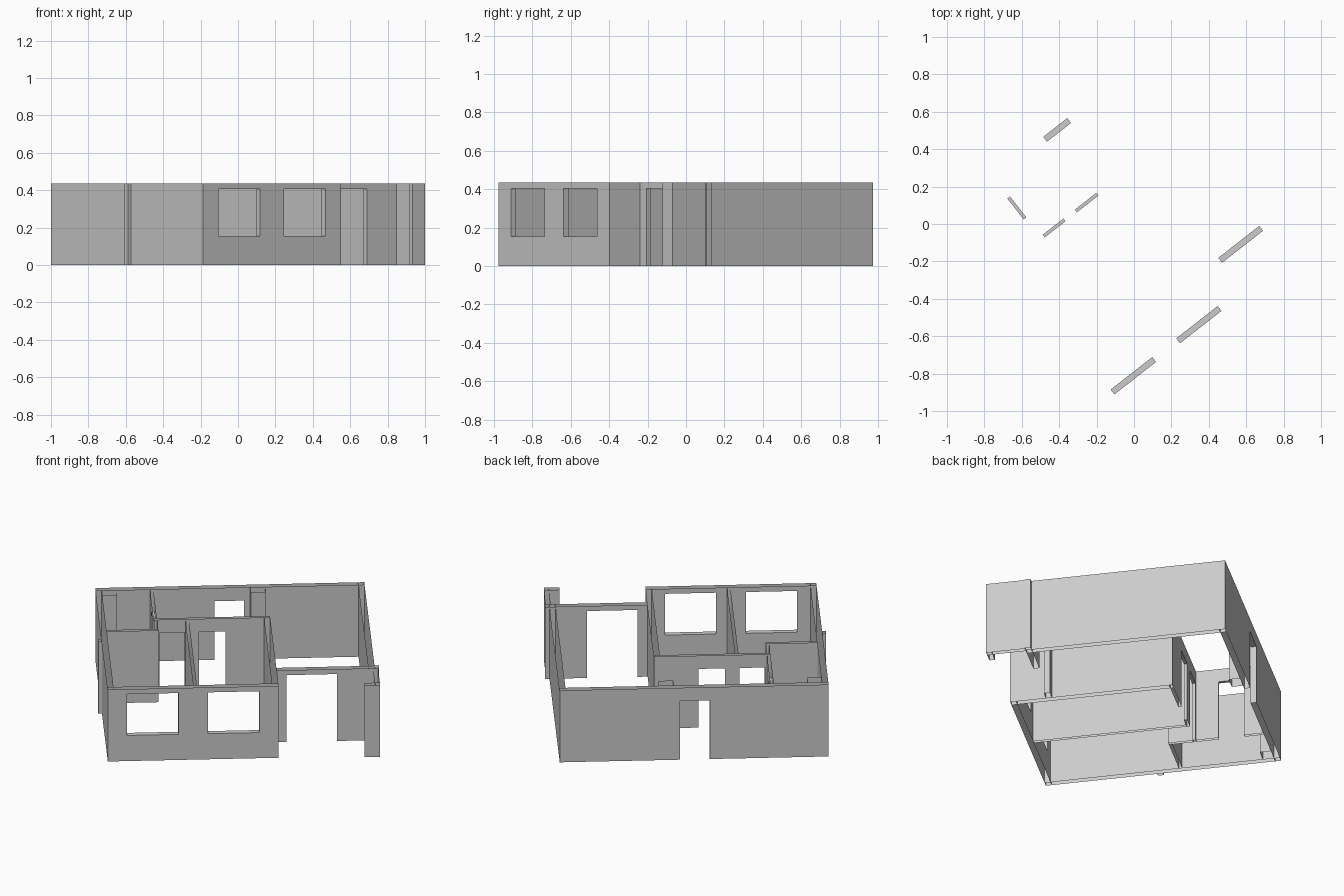
import bpy
import bmesh
from math import radians
from mathutils import Matrix

HEIGHT = 0.435
OUTER = 0.033     # outside wall thickness
INNER = 0.018     # partition thickness
DOOR = 0.355      # interior and back door head
HEAD = 0.405      # window and wide opening head
SILL = 0.155
TURN = Matrix.Rotation(radians(37.97), 4, 'Z')

cube = bpy.data.objects.get("Cube")
if cube:
    bpy.data.objects.remove(cube)

plaster = bpy.data.materials.new("grey_plaster")
plaster.use_nodes = True
GREY = (0.6, 0.6, 0.6, 1)
plaster.diffuse_color = GREY
plaster.node_tree.nodes["Principled BSDF"].inputs["Base Color"].default_value = GREY


def wall(name, start, end, near, far, along="s", openings=()):
    """Open-topped wall shell with framed openings (from, to, bottom, top)."""
    bm = bmesh.new()

    def quad(*points):
        bm.faces.new([bm.verts.new((a, b, z) if along == "s" else (b, a, z))
                      for a, b, z in points])

    def sides(a0, a1, z0, z1):
        for b in (near, far):
            quad((a0, b, z0), (a1, b, z0), (a1, b, z1), (a0, b, z1))

    def upright(a, z0, z1):
        quad((a, near, z0), (a, far, z0), (a, far, z1), (a, near, z1))

    def level(a0, a1, z):
        quad((a0, near, z), (a1, near, z), (a1, far, z), (a0, far, z))

    cursor = start
    for a0, a1, z0, z1 in sorted(openings):
        sides(cursor, a0, 0, HEIGHT)
        sides(a0, a1, z1, HEIGHT)
        level(a0, a1, z1)
        if z0 > 0:
            sides(a0, a1, 0, z0)
            level(a0, a1, z0)
        upright(a0, z0, z1)
        upright(a1, z0, z1)
        cursor = a1
    sides(cursor, end, 0, HEIGHT)
    upright(start, 0, HEIGHT)
    upright(end, 0, HEIGHT)

    bmesh.ops.remove_doubles(bm, verts=bm.verts, dist=0.0001)
    bmesh.ops.recalc_face_normals(bm, faces=bm.faces)
    bm.transform(TURN)
    mesh = bpy.data.meshes.new(name)
    bm.to_mesh(mesh)
    bm.free()
    mesh.materials.append(plaster)
    obj = bpy.data.objects.new(name, mesh)
    bpy.context.collection.objects.link(obj)


# Plan limits before the whole house is turned
LEFT, RIGHT = -0.749, 0.728
FRONT, BACK = -0.654, 0.666
STEP = 0.189       # where the front steps back
PORCH = -0.453     # outside of the recessed front
HALL = 0.237       # front face of the hall partition
SIDE = -0.45       # bathroom partition

# Outside walls
wall("front_wall", LEFT, STEP, FRONT, FRONT + OUTER,
     openings=[(-0.643, -0.361, SILL, HEAD), (-0.198, 0.083, SILL, HEAD)])
wall("side_wall_west", FRONT, BACK, LEFT, LEFT + OUTER, "t")
wall("back_wall", LEFT, RIGHT, BACK - OUTER, BACK,
     openings=[(-0.096, 0.067, 0, DOOR)])
wall("side_wall_east", PORCH, BACK, RIGHT - OUTER, RIGHT, "t")
wall("step_wall", FRONT, HALL + INNER, STEP - OUTER, STEP, "t")
wall("porch_wall", STEP, 0.752, PORCH, PORCH + OUTER,
     openings=[(0.244, 0.521, 0, HEAD)])

# Porch wing with its short return
wall("porch_wing", -0.67, PORCH, 0.72, 0.746, "t")
wall("porch_wing_return", 0.661, 0.746, -0.67, -0.64)

# Partitions
wall("hall_partition", SIDE, STEP, HALL, HALL + INNER,
     openings=[(-0.42, -0.28, 0, DOOR), (-0.202, -0.056, 0, DOOR)])
wall("bedroom_partition", FRONT + OUTER, HALL, -0.276, -0.258, "t")
wall("bathroom_partition", 0.1, BACK - OUTER, SIDE, SIDE + INNER, "t",
     openings=[(0.382, 0.524, 0, DOOR)])
wall("bathroom_front_partition", LEFT + OUTER, SIDE + INNER, 0.1, 0.1 + INNER)

# Shafts against the back wall and the pier outside
for name, s in (("corner_shaft", LEFT + OUTER), ("kitchen_shaft", 0.1)):
    wall(name, s, s + 0.081, 0.57, BACK - OUTER)
wall("outside_pier", LEFT - 0.02, LEFT, -0.029, 0.004)
